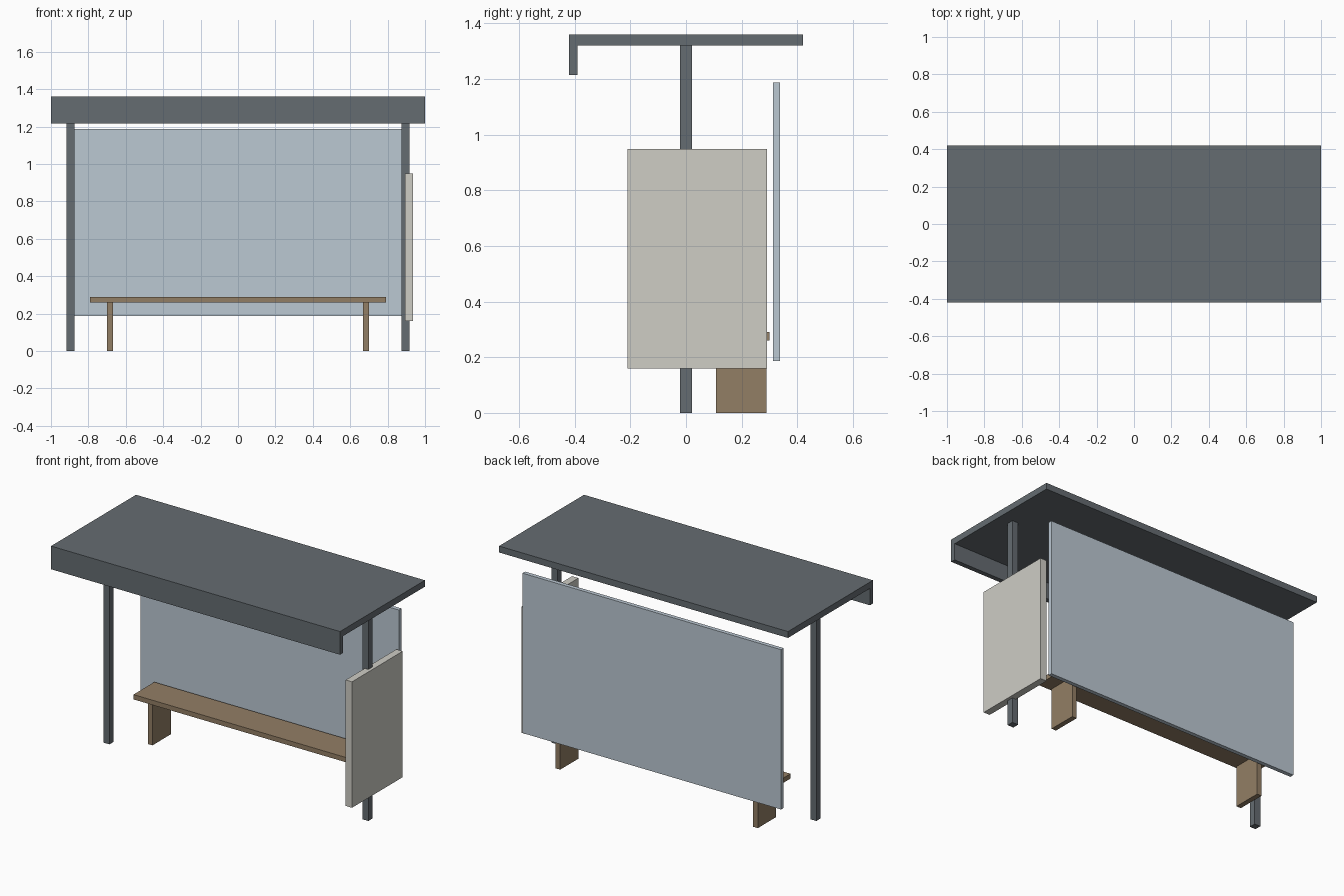
import bpy

if "Cube" in bpy.data.objects:
    bpy.data.objects.remove(bpy.data.objects["Cube"])


def material(name, colour):
    mat = bpy.data.materials.new(name)
    mat.diffuse_color = (*colour, 1)
    mat.use_nodes = True
    mat.node_tree.nodes["Principled BSDF"].inputs["Base Color"].default_value = mat.diffuse_color
    return mat


def box(name, x, y, z, mat):
    """Box from its (min, max) range on each axis."""
    spans = (x, y, z)
    bpy.ops.mesh.primitive_cube_add(size=1, location=[(a + b) / 2 for a, b in spans])
    obj = bpy.context.object
    obj.name = name
    obj.scale = [b - a for a, b in spans]
    bpy.ops.object.transform_apply(location=False, rotation=False, scale=True)
    obj.data.materials.append(mat)
    return obj


steel = material("dark_steel", (0.13, 0.15, 0.165))
glass = material("glass", (0.50, 0.58, 0.65))
wood = material("wood", (0.29, 0.21, 0.13))
board = material("pale_board", (0.62, 0.61, 0.56))

# Roof slab and front fascia
box("roof", (-1, 1), (-0.42, 0.42), (1.32, 1.36), steel)
box("roof_fascia", (-1, 1), (-0.42, -0.39), (1.215, 1.32), steel)

# Posts and bench legs, one per side
for side, s in (("left", -1), ("right", 1)):
    px, lx = s * 0.896, s * 0.684
    box(f"{side}_post", (px - 0.021, px + 0.021), (-0.021, 0.021), (0, 1.32), steel)
    box(f"{side}_bench_leg", (lx - 0.016, lx + 0.016), (0.108, 0.29), (0, 0.26), wood)

# Bench seat
box("bench_seat", (-0.79, 0.79), (0.095, 0.301), (0.26, 0.29), wood)

# Back glass and side notice panel
box("back_glass", (-0.895, 0.895), (0.312, 0.338), (0.187, 1.187), glass)
box("side_panel", (0.892, 0.936), (-0.21, 0.292), (0.16, 0.948), board)
